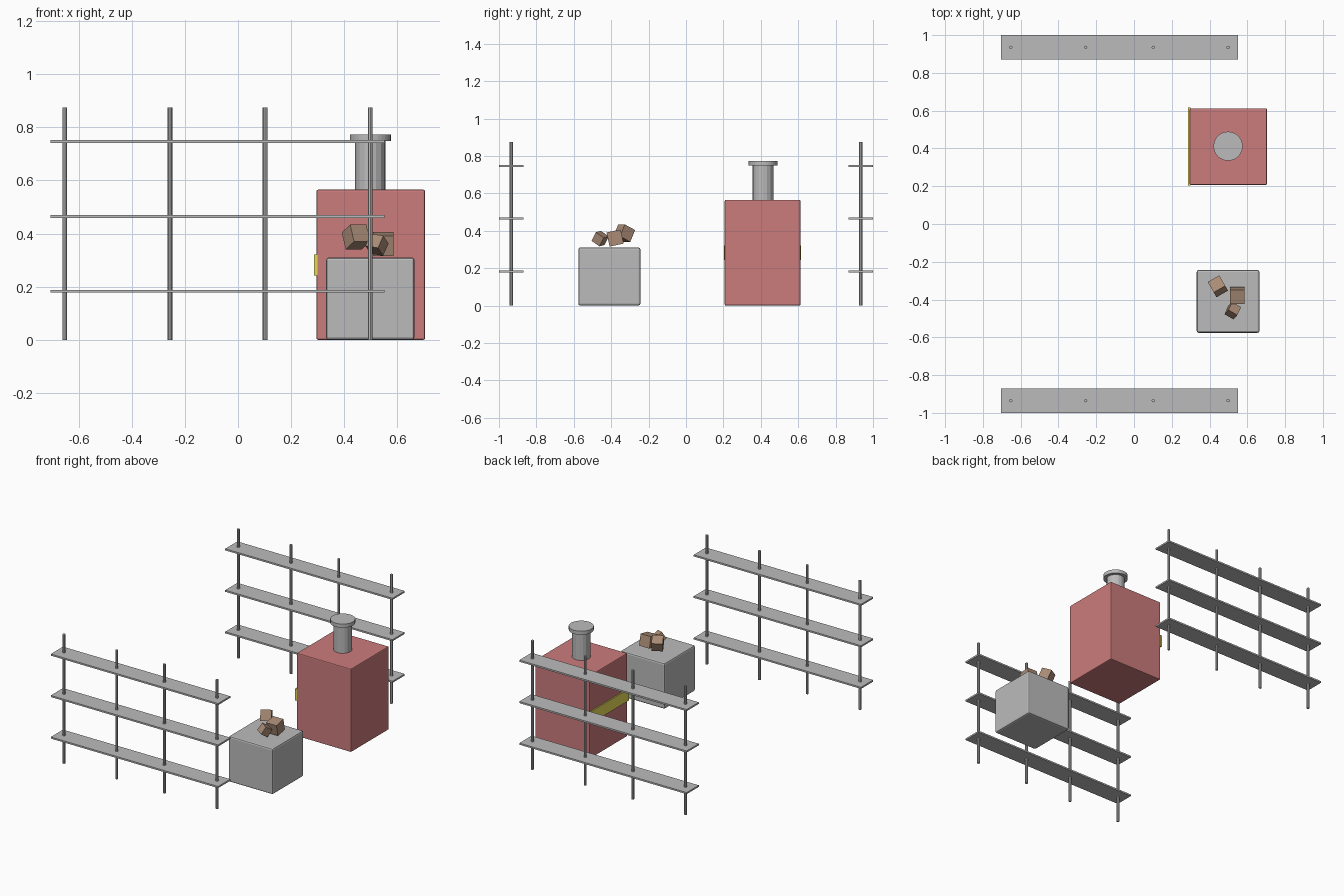
import bpy, bmesh
from math import radians
from mathutils import Matrix, Euler, Vector

if "Cube" in bpy.data.objects:
    bpy.data.objects.remove(bpy.data.objects["Cube"], do_unlink=True)


def material(name, colour):
    m = bpy.data.materials.new(name)
    m.use_nodes = True
    m.diffuse_color = (*colour, 1)
    m.node_tree.nodes["Principled BSDF"].inputs["Base Color"].default_value = (*colour, 1)
    return m


GREY = material("grey metal", (0.5, 0.5, 0.5))
RED = material("dull red", (0.6, 0.2, 0.2))
BROWN = material("ore brown", (0.4, 0.26, 0.18))
YELLOW = material("yellow", (0.8, 0.7, 0.1))


def finish(name, bm, mat):
    mesh = bpy.data.meshes.new(name)
    bm.to_mesh(mesh)
    bm.free()
    mesh.materials.append(mat)
    ob = bpy.data.objects.new(name, mesh)
    bpy.context.collection.objects.link(ob)
    return ob


def box(name, centre, size, mat, bevel=0, turn=(0, 0, 0)):
    bm = bmesh.new()
    bmesh.ops.create_cube(bm, size=1, matrix=Matrix.Diagonal((*size, 1)))
    ob = finish(name, bm, mat)
    ob.location = centre
    ob.rotation_euler = Euler([radians(a) for a in turn])
    if bevel:
        mod = ob.modifiers.new("soft edges", 'BEVEL')
        mod.width = bevel
        mod.segments = 2
    return ob


def span(name, low, high, mat, bevel=0):
    low, high = Vector(low), Vector(high)
    return box(name, (low + high) / 2, high - low, mat, bevel)


def cylinder(name, x, y, bottom, top, radius, sides, mat):
    bm = bmesh.new()
    bmesh.ops.create_cone(bm, cap_ends=True, segments=sides, radius1=radius,
                          radius2=radius, depth=top - bottom)
    ob = finish(name, bm, mat)
    ob.location = (x, y, (bottom + top) / 2)
    return ob


# Two matching racks, each with three shelves on four posts
for side, y in (("front", -0.935), ("back", 0.935)):
    for level, z in enumerate((0.183, 0.465, 0.746)):
        box(f"{side}_rack_shelf_{level + 1}", (-0.077, y, z), (1.256, 0.13, 0.011), GREY)
    for i, x in enumerate((-0.652, -0.256, 0.102, 0.498)):
        cylinder(f"{side}_rack_post_{i + 1}", x, y, 0, 0.875, 0.009, 8, GREY)

# Furnace with a hazard band on its side and a capped chimney
span("furnace_body", (0.295, 0.207, 0), (0.704, 0.612, 0.565), RED, 0.006)
span("furnace_band", (0.287, 0.203, 0.243), (0.299, 0.616, 0.322), YELLOW)
cylinder("chimney_pipe", 0.498, 0.412, 0.55, 0.75, 0.057, 16, GREY)
cylinder("chimney_cap", 0.498, 0.412, 0.748, 0.773, 0.077, 32, GREY)

# Storage block with loose chunks on top
span("storage_block", (0.332, -0.576, 0), (0.664, -0.244, 0.31), GREY, 0.01)
chunks = (
    ((0.547, -0.379, 0.361), 0.077, (12, 0, 0)),
    ((0.444, -0.33, 0.387), 0.07, (-25, 0, 30)),
    ((0.523, -0.459, 0.358), 0.055, (-33, 8, -30)),
)
for i, (centre, size, turn) in enumerate(chunks):
    box(f"ore_chunk_{i + 1}", centre, (size,) * 3, BROWN, 0, turn)
